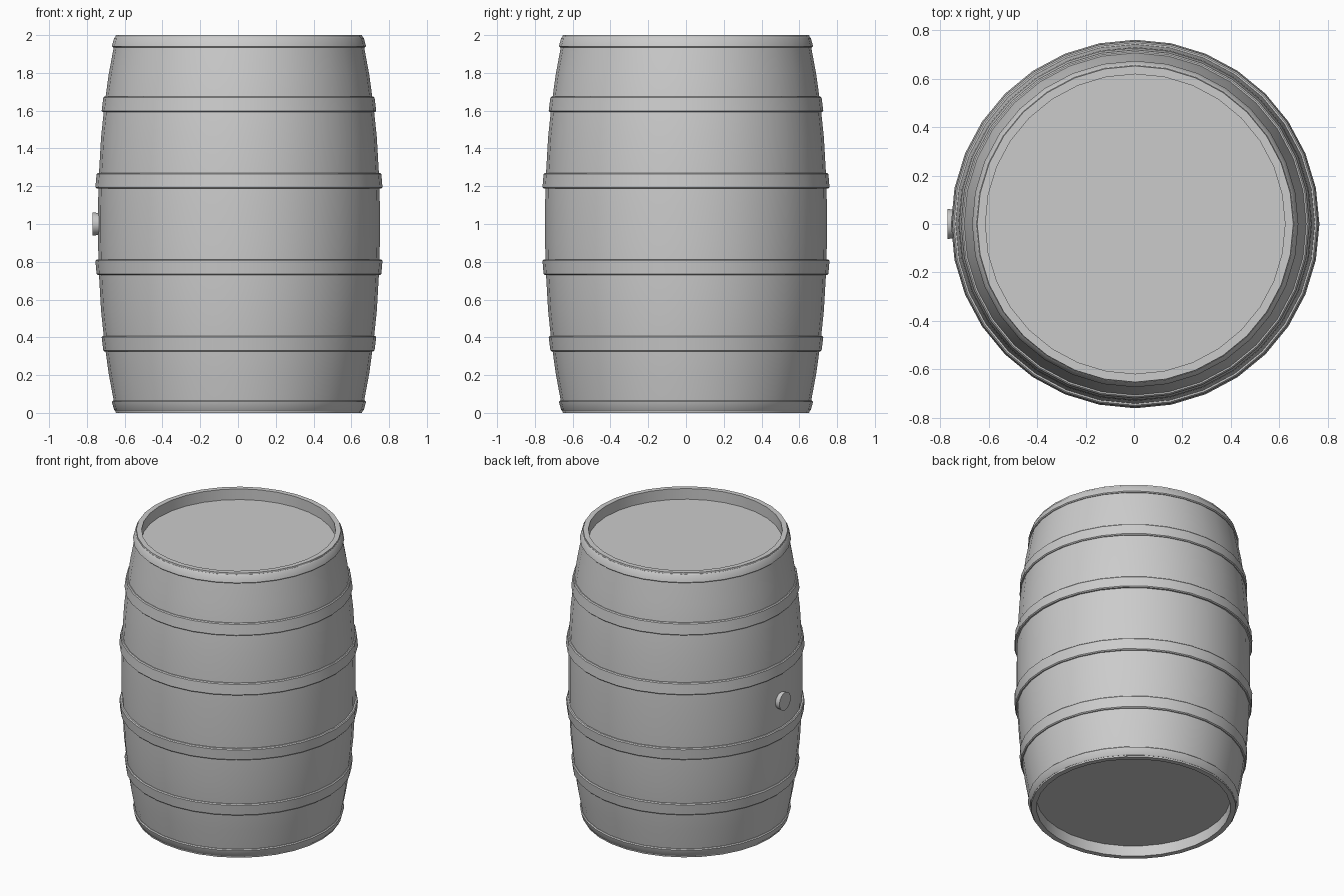
import bpy, bmesh, math
from mathutils import Matrix

if "Cube" in bpy.data.objects:
    bpy.data.objects.remove(bpy.data.objects["Cube"])

SIDES = 32
CX = 0.005  # the bung sticks out on -x, so the barrel axis sits slightly off centre


def finish(name, bm):
    bmesh.ops.remove_doubles(bm, verts=bm.verts, dist=1e-5)
    bmesh.ops.recalc_face_normals(bm, faces=bm.faces)
    mesh = bpy.data.meshes.new(name)
    bm.to_mesh(mesh)
    bm.free()
    ob = bpy.data.objects.new(name, mesh)
    bpy.context.collection.objects.link(ob)
    for p in mesh.polygons:
        p.use_smooth = True
    mesh.set_sharp_from_angle(angle=math.radians(30))
    return ob


def lathe(name, profile):
    """Revolve a closed (radius, z) loop around the barrel axis."""
    bm = bmesh.new()
    rings = []
    for r, z in profile:
        rings.append([bm.verts.new((CX + r * math.cos(2 * math.pi * i / SIDES),
                                    r * math.sin(2 * math.pi * i / SIDES), z))
                      for i in range(SIDES)])
    for k, a in enumerate(rings):
        b = rings[(k + 1) % len(rings)]
        for i in range(SIDES):
            j = (i + 1) % SIDES
            bm.faces.new((a[i], a[j], b[j], b[i]))
    return finish(name, bm)


def disc(name, radius, depth, matrix, radius_top=None):
    bm = bmesh.new()
    bmesh.ops.create_cone(bm, cap_ends=True, segments=SIDES, radius1=radius,
                          radius2=radius_top or radius, depth=depth, matrix=matrix)
    return finish(name, bm)


# Staves: bulging shell, lower half mirrored to the upper half
half = [(0.618, 0.0), (0.652, 0.0), (0.664, 0.07), (0.690, 0.21), (0.712, 0.37),
        (0.730, 0.54), (0.742, 0.75), (0.746, 0.9)]
outer = half + [(r, 2 - z) for r, z in reversed(half)]
lathe("staves", outer + [(0.618, 1.9), (0.618, 0.1)])

# Recessed heads at both ends
for label, z in (("bottom_head", 0.09), ("top_head", 1.91)):
    disc(label, 0.63, 0.03, Matrix.Translation((CX, 0, z)))

# Hoops: (z low, z high, radius low, radius high), mirrored about mid height
hoops = [("end_hoop", 0.01, 0.065, 0.661, 0.673),
         ("quarter_hoop", 0.325, 0.408, 0.718, 0.727),
         ("bulge_hoop", 0.73, 0.812, 0.754, 0.760)]
b = 0.006
for name, z0, z1, r0, r1 in hoops:
    section = [(r0 - 0.03, z0), (r0 - b, z0), (r0, z0 + b), (r1, z1 - b),
               (r1 - b, z1), (r1 - 0.03, z1)]
    lathe("lower_" + name, section)
    lathe("upper_" + name, [(r, 2 - z) for r, z in section])

# Tapered bung on the -x side
disc("bung", 0.052, 0.07,
     Matrix.Translation((-0.735, 0, 1.0)) @ Matrix.Rotation(-math.pi / 2, 4, 'Y'), 0.062)
